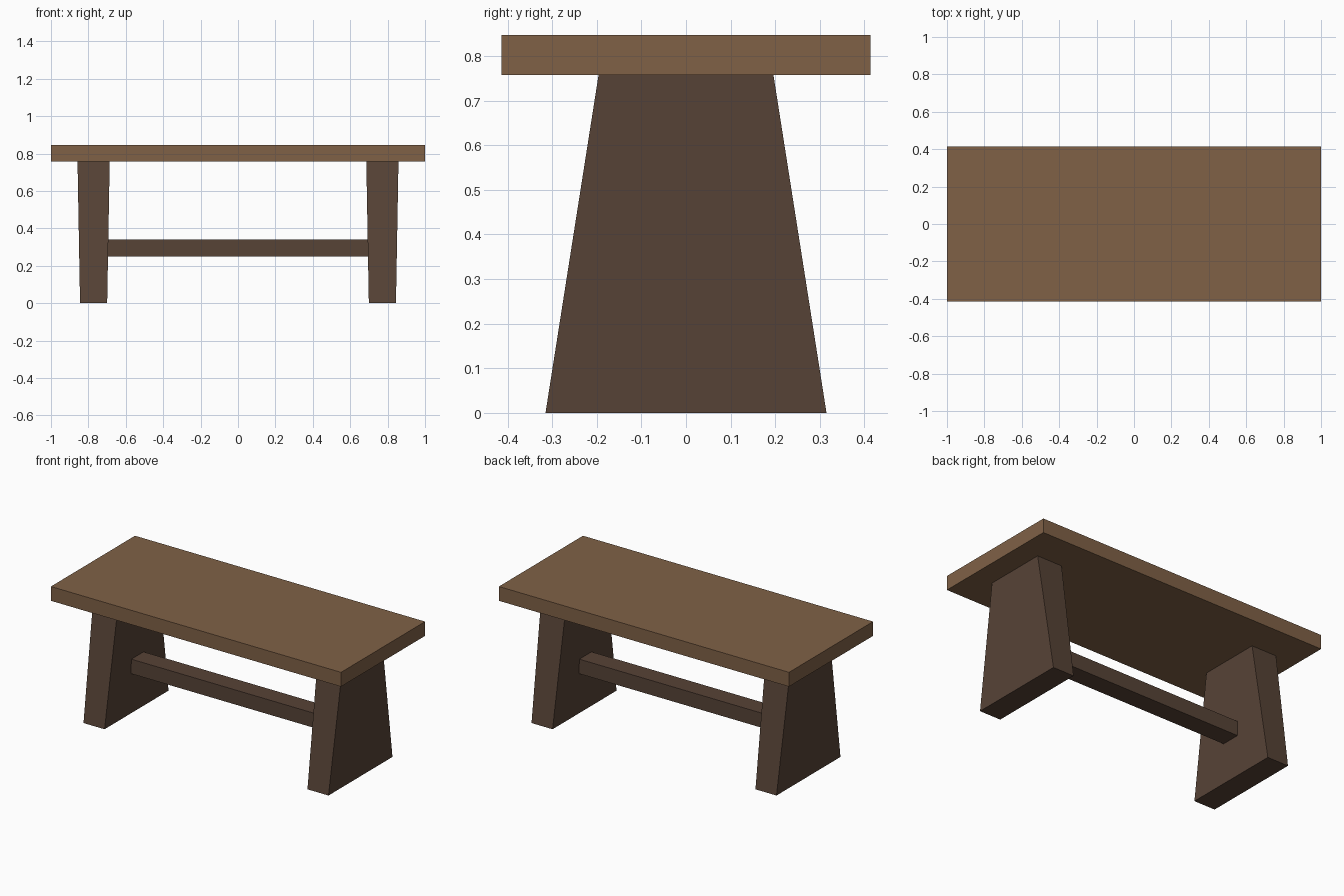
import bpy
import bmesh

cube = bpy.data.objects.get("Cube")
if cube:
    bpy.data.objects.remove(cube, do_unlink=True)


def make_material(name, rgb):
    mat = bpy.data.materials.new(name)
    mat.use_nodes = True
    color = (*rgb, 1.0)
    mat.diffuse_color = color
    mat.node_tree.nodes["Principled BSDF"].inputs["Base Color"].default_value = color
    return mat


def make_block(name, mat, center_x, z_low, z_high, low_size, high_size):
    """Box whose footprint tapers from low_size to high_size (x, y)."""
    bm = bmesh.new()
    bmesh.ops.create_cube(bm, size=1.0)
    for v in bm.verts:
        z, size = (z_high, high_size) if v.co.z > 0 else (z_low, low_size)
        v.co = (center_x + v.co.x * size[0], v.co.y * size[1], z)
    mesh = bpy.data.meshes.new(name)
    bm.to_mesh(mesh)
    bm.free()
    mesh.materials.append(mat)
    obj = bpy.data.objects.new(name, mesh)
    bpy.context.collection.objects.link(obj)
    return obj


light_wood = make_material("light_wood", (0.215, 0.120, 0.062))
dark_wood = make_material("dark_wood", (0.095, 0.056, 0.037))

# Tabletop slab
make_block("tabletop", light_wood, 0, 0.758, 0.847, (2.0, 0.828), (2.0, 0.828))

# Slab legs: narrower front to back at the top, slightly thicker side to side
for side, x in (("left", 0.772), ("right", -0.772)):
    make_block(side + "_leg", dark_wood, x, 0, 0.758, (0.145, 0.63), (0.172, 0.392))

# Stretcher beam joining the legs
make_block("stretcher", dark_wood, 0, 0.25, 0.341, (1.42, 0.12), (1.42, 0.12))
